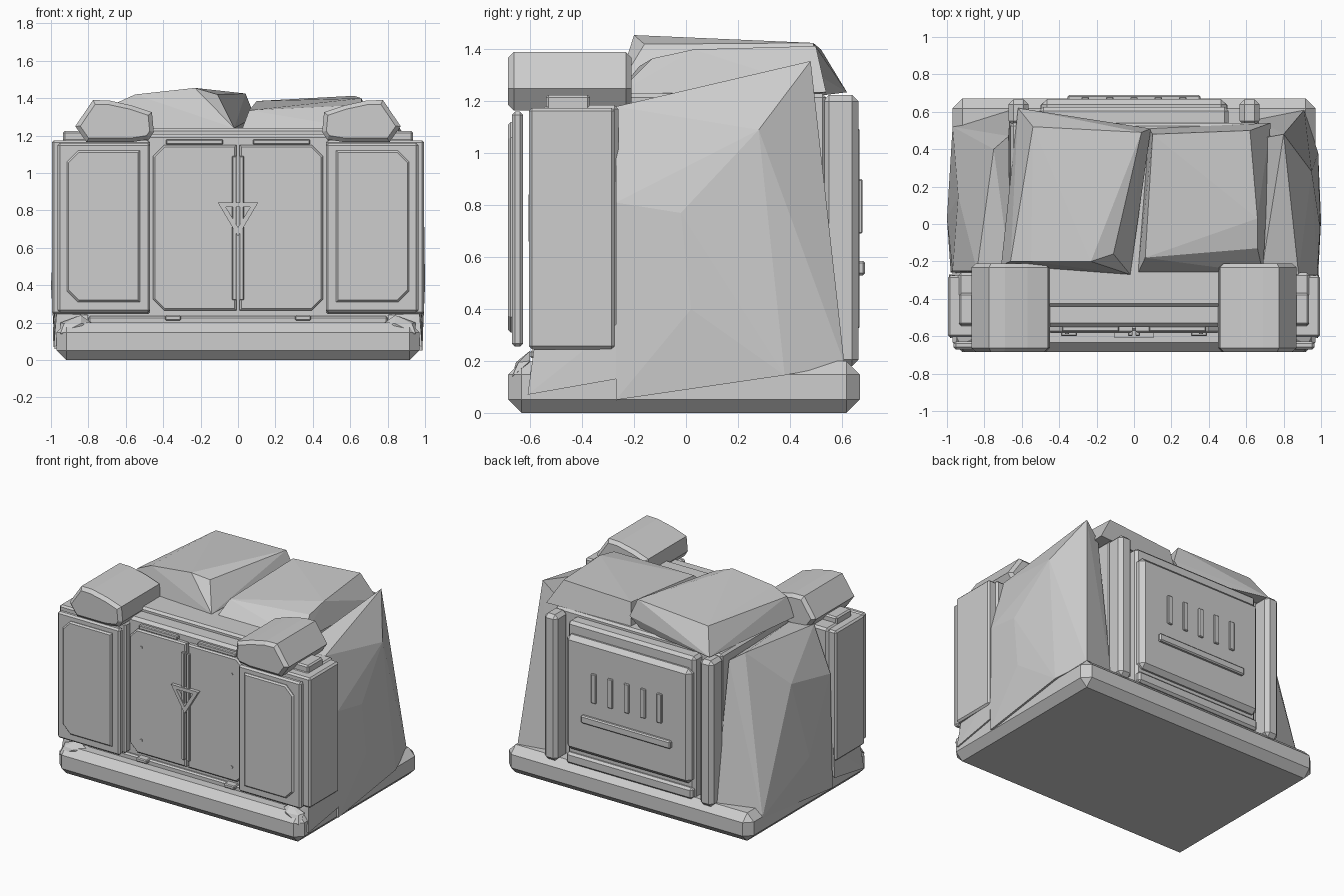
import bpy, bmesh, math
from mathutils import Vector

grey = bpy.data.materials.new("stone grey")
grey.diffuse_color = (0.61, 0.61, 0.61, 1)


def finish(bm, name):
    bmesh.ops.recalc_face_normals(bm, faces=bm.faces)
    me = bpy.data.meshes.new(name)
    bm.to_mesh(me)
    bm.free()
    me.materials.append(grey)
    ob = bpy.data.objects.new(name, me)
    bpy.context.collection.objects.link(ob)
    return ob


def box(name, x0, x1, y0, y1, z0, z1, b=0.0):
    bm = bmesh.new()
    bmesh.ops.create_cube(bm, size=1)
    for v in bm.verts:
        v.co = Vector(((x0 + x1) / 2 + v.co.x * (x1 - x0),
                       (y0 + y1) / 2 + v.co.y * (y1 - y0),
                       (z0 + z1) / 2 + v.co.z * (z1 - z0)))
    if b:
        bmesh.ops.bevel(bm, geom=list(bm.edges), offset=b, segments=1,
                        affect='EDGES', profile=0.5)
    return finish(bm, name)


def prism(name, pts, y0, y1, b=0.0):
    """Extrude an x/z outline along y, with optional bevelled rims."""
    bm = bmesh.new()
    f = bm.faces.new([bm.verts.new((x, y0, z)) for x, z in pts])
    r = bmesh.ops.extrude_face_region(bm, geom=[f])
    for v in r['geom']:
        if isinstance(v, bmesh.types.BMVert):
            v.co.y = y1
    if b:
        rim = [e for e in bm.edges if abs(e.verts[0].co.y - e.verts[1].co.y) < 1e-5]
        bmesh.ops.bevel(bm, geom=rim, offset=b, segments=1, affect='EDGES', profile=0.5)
    return finish(bm, name)


def outer_cut(s, x0, x1, z0, z1, c):
    """Mirrored rectangle outline with its two outer corners cut."""
    return [(s * x, z) for x, z in ((x0, z0), (x1 - c, z0), (x1, z0 + c),
                                    (x1, z1 - c), (x1 - c, z1), (x0, z1))]


def rock(name, pts):
    bm = bmesh.new()
    for p in pts:
        bm.verts.new(p)
    bmesh.ops.convex_hull(bm, input=list(bm.verts))
    loose = [v for v in bm.verts if not v.link_faces]
    bmesh.ops.delete(bm, geom=loose, context='VERTS')
    return finish(bm, name)


# plinth
box("base", -0.97, 0.97, -0.685, 0.67, 0.0, 0.2, 0.052)

# main housing
box("front_housing", -0.94, 0.94, -0.55, -0.26, 0.18, 1.185, 0.015)
box("door_header", -0.5, 0.5, -0.55, -0.3, 1.1, 1.21, 0.02)
box("housing_roof", -0.62, 0.62, -0.44, 0.45, 1.15, 1.24, 0.015)
box("core", -0.66, 0.66, -0.3, 0.54, 0.15, 1.23, 0.015)
box("door_sill", -0.8, 0.8, -0.57, -0.5, 0.18, 0.235, 0.01)

for s, side in ((-1, "left"), (1, "right")):
    def sx(a, b):
        return (min(s * a, s * b), max(s * a, s * b))

    # side cabinet with detached front slab and raised cut-corner panel
    box(side + "_cabinet", *sx(0.47, 0.995), -0.605, -0.275, 0.245, 1.175, 0.012)
    box(side + "_cabinet_face", *sx(0.47, 0.965), -0.67, -0.627, 0.255, 1.16, 0.012)
    prism(side + "_cabinet_panel", outer_cut(s, 0.525, 0.915, 0.31, 1.12, 0.06),
          -0.685, -0.66, 0.01)
    box(side + "_pod_mount", *sx(0.6, 0.935), -0.54, -0.37, 1.16, 1.225, 0.01)

    # roof pod
    prof = [(0.87, 1.25), (0.775, 1.39), (0.69, 1.388), (0.57, 1.362), (0.46, 1.325),
            (0.45, 1.22), (0.475, 1.18), (0.57, 1.165), (0.81, 1.165)]
    prism(side + "_pod", [(s * x, z) for x, z in prof], -0.685, -0.21, 0.022)

    # doors, bolts, hinges
    prism(side + "_door", outer_cut(s, 0.008, 0.455, 0.265, 1.15, 0.06),
          -0.582, -0.54, 0.01)
    box(side + "_door_handle", *sx(0.008, 0.032), -0.598, -0.57, 0.32, 1.09, 0.004)
    box(side + "_door_top_strip", *sx(0.08, 0.385), -0.575, -0.54, 1.152, 1.18, 0.005)
    box(side + "_door_hinge", *sx(0.305, 0.39), -0.6, -0.54, 0.212, 0.24, 0.006)
    for z in (0.365, 1.03):
        prism(side + "_bolt", [(s * 0.358 + 0.01 * math.cos(a * math.pi / 4),
                                z + 0.01 * math.sin(a * math.pi / 4)) for a in range(8)],
              -0.588, -0.575)

    # rear pillar
    box(side + "_rear_pillar", *sx(0.565, 0.67), 0.525, 0.665, 0.18, 1.225, 0.025)

    # rubble under the cabinet
    rock(side + "_corner_rubble", [(s * x, y, z) for x, y, z in (
        (0.985, -0.61, 0.07), (0.99, -0.27, 0.13), (0.98, -0.27, 0.34),
        (0.97, -0.585, 0.25), (0.8, -0.56, 0.24), (0.8, -0.3, 0.24), (0.82, -0.58, 0.15))])
    rock(side + "_front_pebble", [(s * x, y, z) for x, y, z in (
        (0.77, -0.6, 0.19), (0.95, -0.67, 0.14), (0.95, -0.6, 0.2), (0.84, -0.655, 0.195),
        (0.93, -0.645, 0.195), (0.84, -0.6, 0.24), (0.8, -0.63, 0.15))])

# triangular door emblem: an open ring
bm = bmesh.new()
outer = [(-0.108, 0.842), (0.108, 0.842), (0, 0.66)]
inner = [(-0.065, 0.818), (0.065, 0.818), (0, 0.71)]
rings = [[bm.verts.new((x, y, z)) for x, z in pts]
         for pts, y in ((outer, -0.606), (inner, -0.606), (inner, -0.57), (outer, -0.57))]
for a in range(4):
    p, q = rings[a], rings[(a + 1) % 4]
    for i in range(3):
        j = (i + 1) % 3
        bm.faces.new((p[i], p[j], q[j], q[i]))
finish(bm, "door_emblem")

# rear panel with vents
box("rear_frame", -0.505, 0.505, 0.5, 0.625, 0.18, 1.2, 0.02)
box("rear_panel", -0.495, 0.495, 0.58, 0.668, 0.3, 1.12, 0.03)
box("rear_lower_lip", -0.5, 0.5, 0.6, 0.65, 0.19, 0.27, 0.015)
box("rear_bar", -0.355, 0.355, 0.65, 0.69, 0.53, 0.585, 0.008)
for i in range(5):
    x = (i - 2) * 0.13
    box("rear_vent", x - 0.02, x + 0.02, 0.65, 0.68, 0.69, 0.9, 0.005)

# boulders on the sides
rock("right_boulder", [
    (0.68, -0.27, 1.18), (0.88, -0.27, 1.18), (0.8, 0.48, 1.355), (0.69, 0.46, 1.25),
    (0.95, 0.28, 1.09), (0.995, -0.02, 0.77), (0.98, -0.27, 0.81), (1.0, 0.02, 0.4),
    (0.91, 0.61, 0.19), (0.66, 0.56, 0.19), (0.985, 0.38, 0.145), (0.985, -0.27, 0.05),
    (0.7, -0.25, 0.1)])
rock("left_boulder", [
    (-0.66, -0.27, 1.18), (-0.84, -0.25, 1.2), (-0.75, 0.4, 1.22), (-0.67, 0.47, 1.17),
    (-0.97, -0.25, 0.88), (-0.94, 0.15, 0.95), (-1.0, 0.03, 0.4), (-0.97, 0.52, 0.14),
    (-0.79, 0.56, 0.18), (-0.66, 0.61, 0.19), (-0.98, -0.26, 0.06), (-0.7, -0.25, 0.1)])

# boulders on the roof
rock("left_roof_boulder", [
    (-0.55, -0.2, 1.42), (-0.23, -0.2, 1.455), (0.04, 0.49, 1.425), (-0.54, 0.52, 1.4),
    (-0.71, -0.22, 1.23), (-0.02, -0.27, 1.24), (0.09, 0.51, 1.3), (-0.62, 0.62, 1.235),
    (-0.66, -0.2, 1.37), (0.0, 0.5, 1.22), (-0.11, -0.16, 1.42)])
rock("right_roof_boulder", [
    (0.06, -0.18, 1.335), (0.66, -0.13, 1.365), (0.66, 0.03, 1.4), (0.62, 0.5, 1.413),
    (0.1, 0.48, 1.385), (0.02, -0.265, 1.23), (0.69, -0.265, 1.23), (0.69, 0.34, 1.23),
    (0.73, 0.54, 1.235), (0.08, 0.51, 1.23)])
